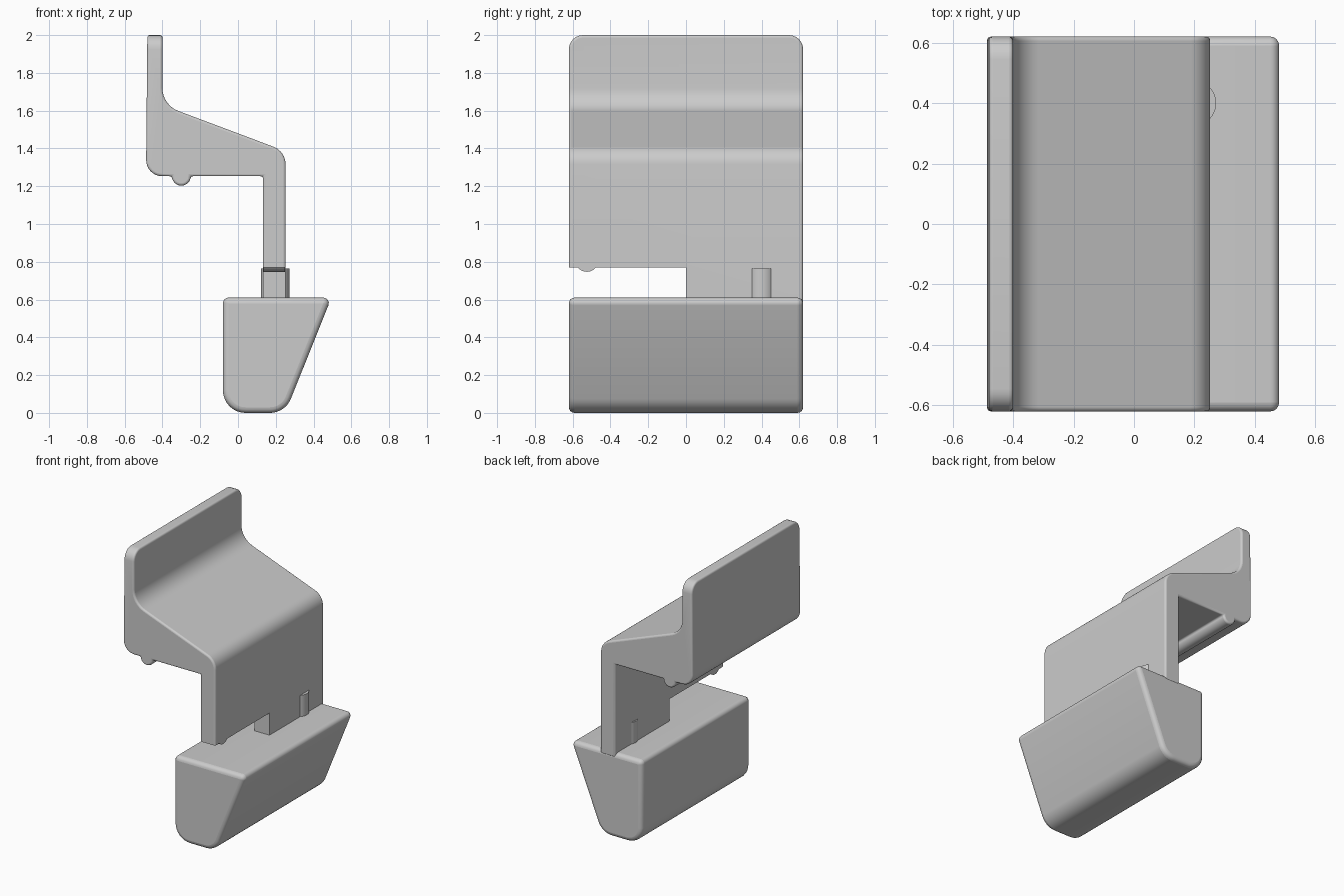
import bpy, bmesh, math
from mathutils import Vector

if "Cube" in bpy.data.objects:
    bpy.data.objects.remove(bpy.data.objects["Cube"])

HALF = 0.62  # half of the width along y

grey = bpy.data.materials.new("light_grey")
grey.use_nodes = True
grey.diffuse_color = (0.6, 0.6, 0.6, 1)
grey.node_tree.nodes["Principled BSDF"].inputs["Base Color"].default_value = (0.6, 0.6, 0.6, 1)


def rounded(corners, steps=8):
    """Turn (x, z, radius) corners into an outline with arcs."""
    out = []
    for i, (x, z, r) in enumerate(corners):
        p = Vector((x, z))
        if r == 0:
            out.append(p)
            continue
        a = (Vector(corners[i - 1][:2]) - p).normalized()
        b = (Vector(corners[(i + 1) % len(corners)][:2]) - p).normalized()
        half = a.angle(b) / 2
        centre = p + (a + b).normalized() * r / math.sin(half)
        start = p + a * r / math.tan(half) - centre
        end = p + b * r / math.tan(half) - centre
        sweep = start.angle_signed(end)
        for k in range(steps + 1):
            t = -sweep * k / steps
            c, s = math.cos(t), math.sin(t)
            out.append(centre + Vector((start.x * c - start.y * s, start.x * s + start.y * c)))
    return out


def finish(name, bm):
    bmesh.ops.recalc_face_normals(bm, faces=bm.faces[:])
    mesh = bpy.data.meshes.new(name)
    bm.to_mesh(mesh)
    bm.free()
    mesh.materials.append(grey)
    obj = bpy.data.objects.new(name, mesh)
    bpy.context.collection.objects.link(obj)
    return obj


def extrude_outline(name, outline, round_top=None):
    bm = bmesh.new()
    face = bm.faces.new([bm.verts.new((p.x, -HALF, p.y)) for p in outline])
    ext = bmesh.ops.extrude_face_region(bm, geom=[face])
    verts = [g for g in ext["geom"] if isinstance(g, bmesh.types.BMVert)]
    bmesh.ops.translate(bm, verts=verts, vec=(0, 2 * HALF, 0))
    if round_top:
        top = [e for e in bm.edges if all(v.co.z > round_top for v in e.verts)
               and abs(e.verts[0].co.y - e.verts[1].co.y) < 0.01]
        bmesh.ops.bevel(bm, geom=top, offset=0.075, segments=6, profile=0.5, affect='EDGES')
    return finish(name, bm)


def soften(obj, width):
    mod = obj.modifiers.new("soft_edges", 'BEVEL')
    mod.width = width
    mod.segments = 4
    mod.limit_method = 'ANGLE'
    mod.angle_limit = math.radians(40)


def smooth(obj):
    bpy.ops.object.select_all(action='DESELECT')
    obj.select_set(True)
    bpy.context.view_layer.objects.active = obj
    bpy.ops.object.shade_smooth_by_angle(angle=math.radians(35))


def cylinder(name, radius, depth, location, along_x=False):
    bpy.ops.mesh.primitive_cylinder_add(vertices=40, radius=radius, depth=depth, location=location,
                                        rotation=(0, math.pi / 2 if along_x else 0, 0))
    obj = bpy.context.object
    obj.name = name
    obj.data.materials.append(grey)
    smooth(obj)
    return obj


# Upper bracket: back plate, sloping shelf and stem in one profile with an underside ridge
ridge = [(-0.3 + 0.05 * math.cos(t), 1.253 - 0.05 * math.sin(t), 0)
         for t in [math.pi * k / 12 for k in range(13)]]
bracket = extrude_outline("bracket", rounded(
    [(-0.487, 1.253, 0.085), (-0.48, 2.0, 0), (-0.4, 2.0, 0), (-0.4, 1.63, 0.13),
     (0.252, 1.385, 0.1), (0.252, 0.58, 0), (0.132, 0.58, 0), (0.132, 1.253, 0)] + ridge), round_top=1.95)
soften(bracket, 0.02)

# Notch that leaves half of the stem short of the base
bpy.ops.mesh.primitive_cube_add(size=1, location=(0.2, -0.5, 0.57))
cutter = bpy.context.object
cutter.name = "notch_cutter"
cutter.scale = (0.6, 1.0, 0.4)
cutter.hide_render = True
cutter.hide_set(True)
notch = bracket.modifiers.new("notch", 'BOOLEAN')
notch.operation = 'DIFFERENCE'
notch.object = cutter
smooth(bracket)

# Tapered base block
base = extrude_outline("base", rounded(
    [(-0.08, 0.005, 0.12), (-0.08, 0.615, 0.03), (0.495, 0.615, 0.03), (0.25, 0.005, 0.12)]))
soften(base, 0.03)
base.location.z = -0.005
smooth(base)

# Small details on the stem
cylinder("stem_pin", 0.075, 0.185, (0.197, 0.4, 0.672))
cylinder("stem_catch", 0.06, 0.115, (0.192, -0.525, 0.807), along_x=True)
